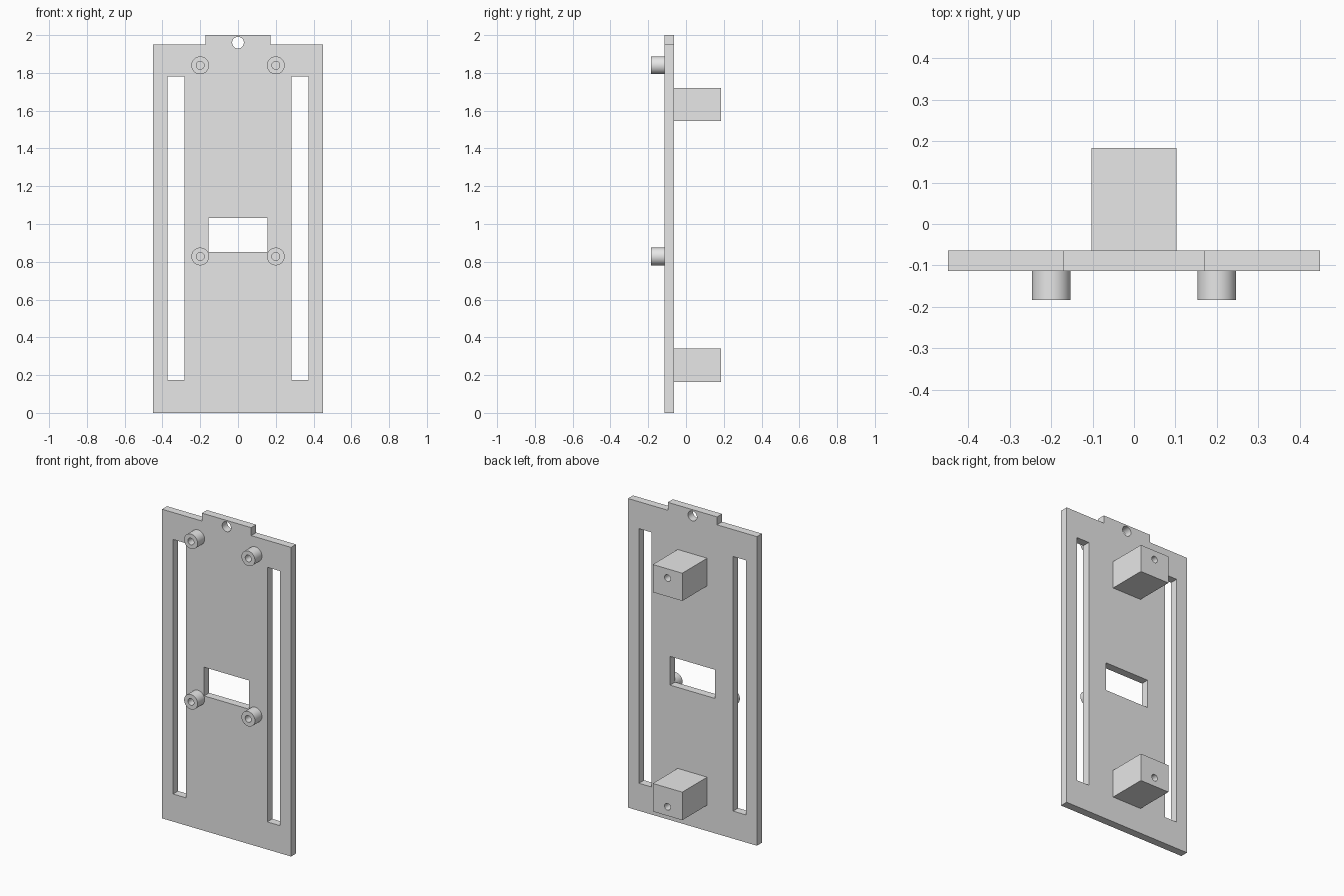
import bpy, bmesh, math
from mathutils import Matrix

cube = bpy.data.objects.get("Cube")
if cube:
    bpy.data.objects.remove(cube, do_unlink=True)

grey = bpy.data.materials.new("light_grey")
grey.use_nodes = True
grey.diffuse_color = (0.8, 0.8, 0.8, 1)
grey.node_tree.nodes["Principled BSDF"].inputs["Base Color"].default_value = (0.8, 0.8, 0.8, 1)

PLATE_FRONT, PLATE_BACK = -0.114, -0.064
BACK, FRONT = 0.184, -0.184


def finish(name, bm):
    bmesh.ops.recalc_face_normals(bm, faces=bm.faces)
    mesh = bpy.data.meshes.new(name)
    bm.to_mesh(mesh)
    bm.free()
    mesh.materials.append(grey)
    obj = bpy.data.objects.new(name, mesh)
    bpy.context.collection.objects.link(obj)
    return obj


def extrusion(name, outline, y0, y1):
    """Extrude an (x, z) outline from y0 to y1."""
    bm = bmesh.new()
    face = bm.faces.new([bm.verts.new((x, y0, z)) for x, z in outline])
    new = bmesh.ops.extrude_face_region(bm, geom=[face])["geom"]
    verts = [v for v in new if isinstance(v, bmesh.types.BMVert)]
    bmesh.ops.translate(bm, verts=verts, vec=(0, y1 - y0, 0))
    return finish(name, bm)


def box(name, x0, x1, y0, y1, z0, z1):
    return extrusion(name, [(x0, z0), (x1, z0), (x1, z1), (x0, z1)], y0, y1)


def cylinder(name, x, z, r, y0, y1):
    bm = bmesh.new()
    place = Matrix.Translation((x, (y0 + y1) / 2, z)) @ Matrix.Rotation(math.pi / 2, 4, "X")
    bmesh.ops.create_cone(bm, cap_ends=True, segments=40, radius1=r, radius2=r,
                          depth=y1 - y0, matrix=place)
    return finish(name, bm)


def cut(obj, cutters):
    """Subtract the cutters, then remove them."""
    bpy.context.view_layer.objects.active = obj
    for cutter in cutters:
        cutter.hide_render = True
        mod = obj.modifiers.new("cut", "BOOLEAN")
        mod.operation, mod.solver, mod.object = "DIFFERENCE", "EXACT", cutter
        bpy.ops.object.modifier_apply(modifier=mod.name)
        bpy.data.objects.remove(cutter, do_unlink=True)
    bpy.ops.object.select_all(action="DESELECT")
    obj.select_set(True)
    bpy.ops.object.shade_smooth_by_angle(angle=math.radians(30))


# Back plate with its top tab, side slots, window and hanging hole
half = [(0.45, 0), (0.45, 1.95), (0.172, 1.95), (0.172, 2.0)]
plate = extrusion("plate", half + [(-x, z) for x, z in reversed(half)], PLATE_FRONT, PLATE_BACK)
y0, y1 = PLATE_FRONT - 0.05, PLATE_BACK + 0.05
cut(plate, [
    box("slot_cutter", -0.373, -0.284, y0, y1, 0.174, 1.78),
    box("slot_cutter", 0.284, 0.373, y0, y1, 0.174, 1.78),
    box("window_cutter", -0.156, 0.156, y0, y1, 0.851, 1.032),
    cylinder("hanging_hole_cutter", 0, 1.96, 0.031, y0, y1),
])

# Hollow standoffs on the front
for level, z in (("lower", 0.828), ("upper", 1.84)):
    for side, x in (("left", 0.2), ("right", -0.2)):
        post = cylinder(f"{level}_{side}_standoff", x, z, 0.047, FRONT, PLATE_FRONT)
        cut(post, [cylinder("bore_cutter", x, z, 0.021, FRONT - 0.05, PLATE_FRONT + 0.02)])

# Mounting blocks on the back, each with a blind screw hole
for level, z0, z1, hole in (("lower", 0.163, 0.34, 0.22), ("upper", 1.546, 1.721, 1.663)):
    block = box(f"{level}_mounting_block", -0.103, 0.103, PLATE_BACK, BACK, z0, z1)
    cut(block, [cylinder("screw_hole_cutter", 0, hole, 0.021, BACK - 0.17, BACK + 0.05)])
